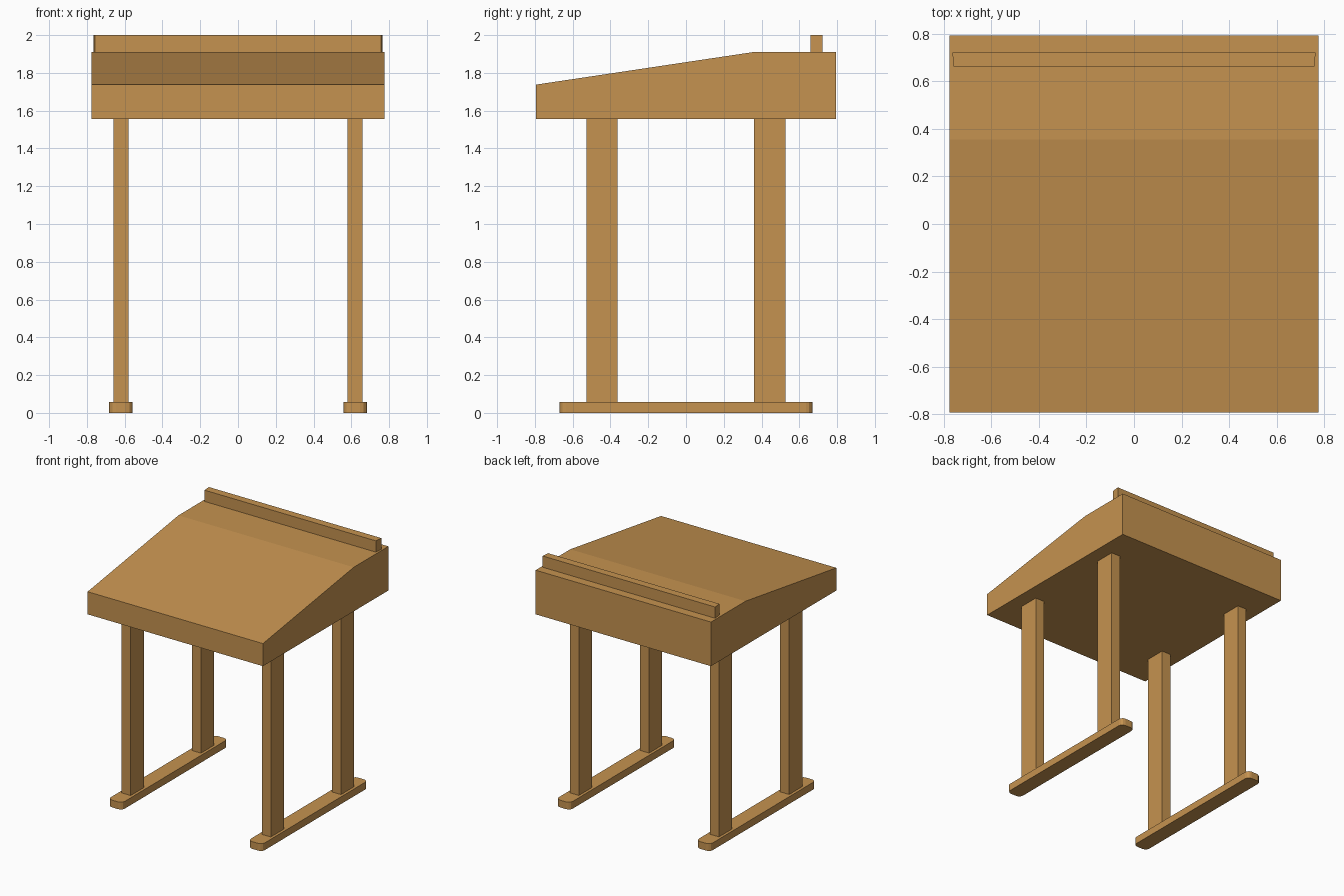
import bpy, bmesh

if "Cube" in bpy.data.objects:
    bpy.data.objects.remove(bpy.data.objects["Cube"])

wood = bpy.data.materials.new("warm wood")
wood.diffuse_color = (0.56, 0.29, 0.08, 1)
wood.use_nodes = True
wood.node_tree.nodes["Principled BSDF"].inputs["Base Color"].default_value = wood.diffuse_color


def prism(name, points, axis, lo, hi):
    """Extrude a closed 2D outline along x (points are y,z) or z (points are x,y)."""
    bm = bmesh.new()
    place = (lambda p: (lo, p[0], p[1])) if axis == 'x' else (lambda p: (p[0], p[1], lo))
    face = bm.faces.new([bm.verts.new(place(p)) for p in points])
    step = (hi - lo, 0, 0) if axis == 'x' else (0, 0, hi - lo)
    out = bmesh.ops.extrude_face_region(bm, geom=[face])
    verts = [g for g in out['geom'] if isinstance(g, bmesh.types.BMVert)]
    bmesh.ops.translate(bm, verts=verts, vec=step)
    bmesh.ops.recalc_face_normals(bm, faces=bm.faces)
    mesh = bpy.data.meshes.new(name)
    bm.to_mesh(mesh)
    bm.free()
    mesh.materials.append(wood)
    obj = bpy.data.objects.new(name, mesh)
    bpy.context.collection.objects.link(obj)
    return obj


def rect(x0, x1, y0, y1):
    return [(x0, y0), (x1, y0), (x1, y1), (x0, y1)]


# Desk box with sloping lid
prism("desk_box", [(-0.793, 1.557), (0.793, 1.557), (0.793, 1.91),
                   (0.355, 1.91), (-0.793, 1.738)], 'x', -0.776, 0.776)

# Rail along the back, slightly narrower at the front
prism("back_rail", [(-0.758, 0.66), (0.758, 0.66), (0.764, 0.722), (-0.764, 0.722)],
      'z', 1.91, 2.0)

# Legs and feet on each side
for side, s in (("left", -1), ("right", 1)):
    x = 0.62 * s
    for end, y in (("front", -0.445), ("back", 0.443)):
        prism(f"{side}_{end}_leg", rect(x - 0.04, x + 0.04, y - 0.083, y + 0.083),
              'z', 0.058, 1.557)
    foot = prism(f"{side}_foot", rect(x - 0.062, x + 0.062, -0.67, 0.67), 'z', 0, 0.058)
    # Round the four upright corners
    bm = bmesh.new()
    bm.from_mesh(foot.data)
    corners = [e for e in bm.edges if abs(e.verts[0].co.z - e.verts[1].co.z) > 0.01]
    bmesh.ops.bevel(bm, geom=corners, offset=0.035, segments=3, profile=0.5, affect='EDGES')
    bm.to_mesh(foot.data)
    bm.free()
